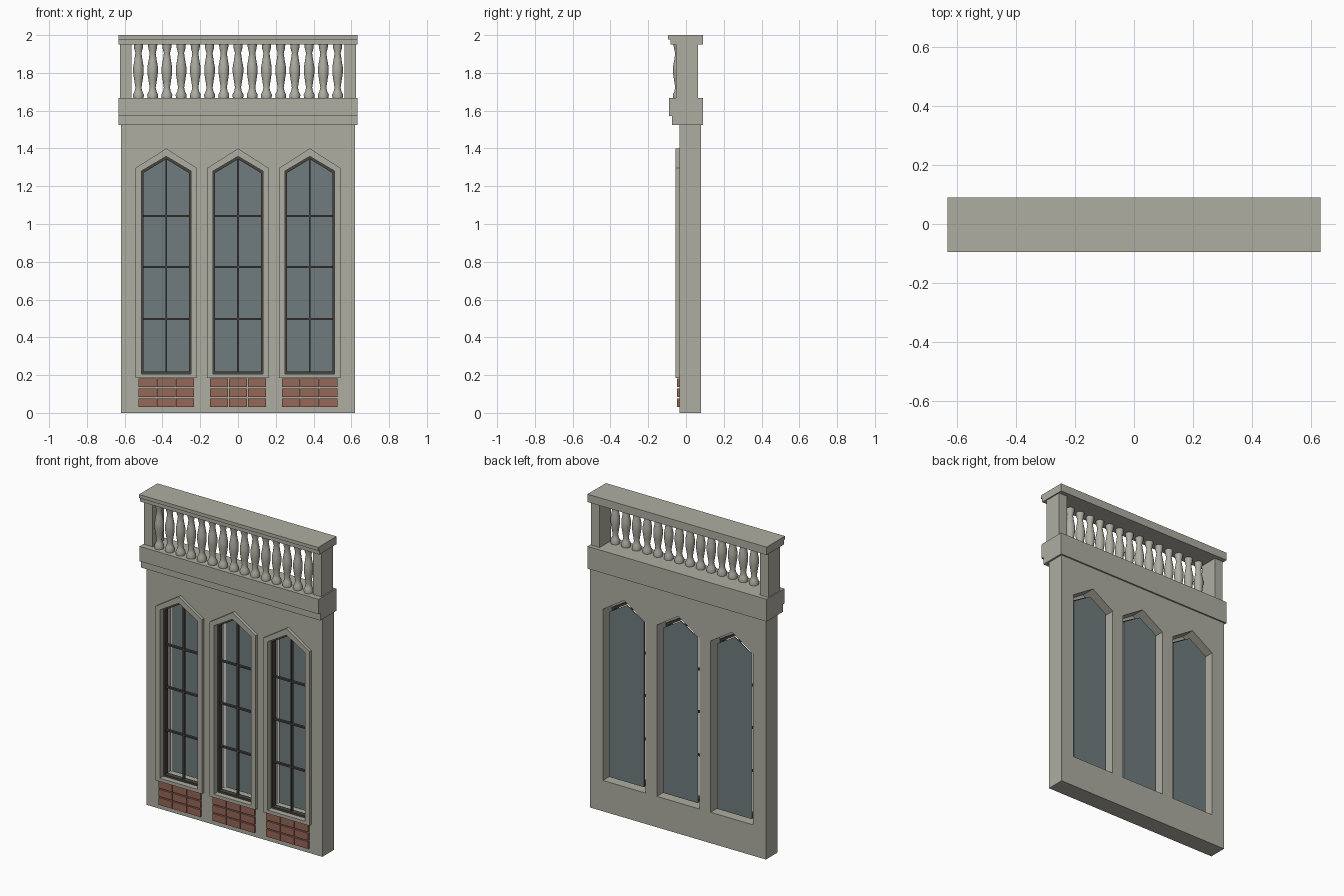
import bpy, bmesh, math
from mathutils import Matrix

cube = bpy.data.objects.get("Cube")
if cube:
    bpy.data.objects.remove(cube, do_unlink=True)


def material(name, color):
    m = bpy.data.materials.new(name)
    m.use_nodes = True
    m.diffuse_color = (*color, 1)
    node = next(n for n in m.node_tree.nodes if n.type == 'BSDF_PRINCIPLED')
    node.inputs["Base Color"].default_value = (*color, 1)
    return m


stone = material("pale_stone", (0.43, 0.42, 0.36))
glass = material("blue_grey_glass", (0.16, 0.20, 0.21))
dark = material("dark_window_frame", (0.065, 0.06, 0.05))
brick = material("red_brick", (0.30, 0.135, 0.095))


def add_object(name, mesh, mat):
    obj = bpy.data.objects.new(name, mesh)
    mesh.materials.clear()
    mesh.materials.append(mat)
    bpy.context.scene.collection.objects.link(obj)
    return obj


def boxes(name, mat, extents):
    """One object made of boxes, each (x0, x1, y0, y1, z0, z1)."""
    bm = bmesh.new()
    for x0, x1, y0, y1, z0, z1 in extents:
        place = Matrix.Translation(((x0 + x1) / 2, (y0 + y1) / 2, (z0 + z1) / 2))
        size = Matrix.Diagonal((x1 - x0, y1 - y0, z1 - z0, 1))
        bmesh.ops.create_cube(bm, size=1, matrix=place @ size)
    mesh = bpy.data.meshes.new(name)
    bm.to_mesh(mesh)
    bm.free()
    return add_object(name, mesh, mat)


def slab(name, mat, outlines, y0, y1):
    """Filled x-z outlines (inner ones become holes), extruded from y0 to y1."""
    curve = bpy.data.curves.new(name + "_outline", 'CURVE')
    curve.dimensions = '2D'
    curve.fill_mode = 'BOTH'
    curve.extrude = (y1 - y0) / 2
    for points in outlines:
        spline = curve.splines.new('POLY')
        spline.points.add(len(points) - 1)
        for p, (x, z) in zip(spline.points, points):
            p.co = (x, z, 0, 1)
        spline.use_cyclic_u = True
    temp = bpy.data.objects.new(name + "_outline", curve)
    bpy.context.scene.collection.objects.link(temp)
    bpy.context.view_layer.update()
    deps = bpy.context.evaluated_depsgraph_get()
    mesh = bpy.data.meshes.new_from_object(temp.evaluated_get(deps))
    bpy.data.objects.remove(temp, do_unlink=True)
    mesh.transform(Matrix.Translation((0, (y0 + y1) / 2, 0)) @ Matrix.Rotation(math.pi / 2, 4, 'X'))
    bm = bmesh.new()
    bm.from_mesh(mesh)
    bmesh.ops.remove_doubles(bm, verts=bm.verts, dist=0.0001)
    bmesh.ops.recalc_face_normals(bm, faces=bm.faces)
    for f in bm.faces:
        f.smooth = False
    bm.to_mesh(mesh)
    bm.free()
    mesh.name = name
    return add_object(name, mesh, mat)


def pointed(cx, half, bottom, shoulder, peak):
    return [(cx - half, bottom), (cx + half, bottom), (cx + half, shoulder),
            (cx, peak), (cx - half, shoulder)]


# Wall with three pointed openings
centres = (-0.38, 0, 0.38)
wall_edge = [(-0.62, 0), (0.62, 0), (0.62, 1.53), (-0.62, 1.53)]
slab("wall", stone,
     [wall_edge] + [pointed(c, 0.15, 0.197, 1.29, 1.385) for c in centres], -0.035, 0.08)

for i, c in enumerate(centres, 1):
    # Stone surround, casing and glass
    surround_in = pointed(c, 0.132, 0.206, 1.28, 1.358)
    casing_in = pointed(c, 0.121, 0.218, 1.27, 1.343)
    slab(f"window_surround_{i}", stone,
         [pointed(c, 0.163, 0.185, 1.296, 1.40), surround_in], -0.055, -0.012)
    slab(f"window_casing_{i}", dark, [surround_in, casing_in], -0.02, 0.012)
    slab(f"window_glass_{i}", glass, [pointed(c, 0.122, 0.216, 1.271, 1.345)], 0.047, 0.053)

    # Glazing bars
    bars = [(c - 0.005, c + 0.005, -0.008, 0.008, 0.212, 1.348)]
    bars += [(c - 0.125, c + 0.125, -0.008, 0.008, z - 0.005, z + 0.005)
             for z in (0.497, 0.772, 1.043)]
    boxes(f"glazing_bars_{i}", dark, bars)

    # Brick panel under the window
    panel = []
    for row in range(3):
        for col in range(3):
            x, z = c - 0.148 + col * 0.1, 0.03 + row * 0.0535
            panel.append((x, x + 0.096, -0.047, -0.03, z, z + 0.046))
    boxes(f"brick_panel_{i}", brick, panel)

# Cornice, posts and top rail
boxes("cornice", stone, [(-0.632, 0.632, -0.073, 0.09, 1.525, 1.572),
                         (-0.632, 0.632, -0.09, 0.09, 1.572, 1.667)])
boxes("end_posts", stone, [(-0.625, -0.565, -0.053, 0.063, 1.66, 1.955),
                           (0.565, 0.625, -0.053, 0.063, 1.66, 1.955)])
boxes("top_rail", stone, [(-0.632, 0.632, -0.083, 0.09, 1.95, 1.978),
                          (-0.632, 0.632, -0.095, 0.09, 1.978, 2.0)])

# Turned balusters: one lathed mesh, shared
profile = [(0.027, 1.665), (0.029, 1.685), (0.021, 1.70), (0.016, 1.722), (0.022, 1.76),
           (0.028, 1.80), (0.028, 1.83), (0.021, 1.87), (0.016, 1.905), (0.023, 1.93),
           (0.025, 1.952)]
sides = 16
bm = bmesh.new()
rings = [[bm.verts.new((r * math.cos(2 * math.pi * k / sides),
                        r * math.sin(2 * math.pi * k / sides), z)) for k in range(sides)]
         for r, z in profile]
for low, high in zip(rings, rings[1:]):
    for k in range(sides):
        n = (k + 1) % sides
        bm.faces.new((low[k], low[n], high[n], high[k])).smooth = True
bm.faces.new(reversed(rings[0]))
bm.faces.new(rings[-1])
baluster = bpy.data.meshes.new("baluster")
bm.to_mesh(baluster)
bm.free()
for i in range(15):
    obj = add_object(f"baluster_{i + 1}", baluster, stone)
    obj.location = ((i - 7) * 0.0753, -0.041, 0)
